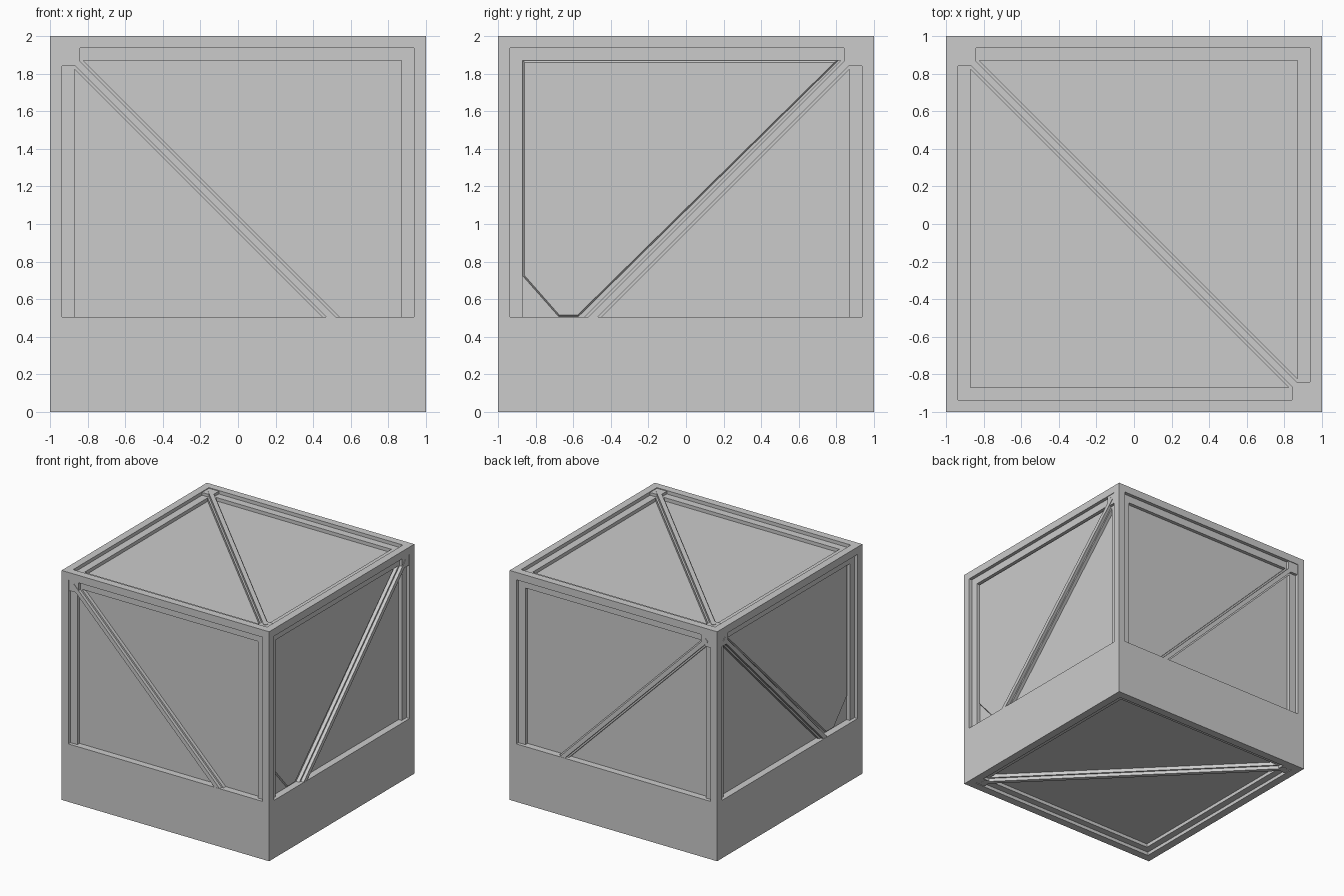
import bpy, bmesh
from mathutils import Matrix, Vector

if "Cube" in bpy.data.objects:
    bpy.data.objects.remove(bpy.data.objects["Cube"])

AXES = [Vector((1, 0, 0)), Vector((0, 1, 0)), Vector((0, 0, 1))]
X, Y, Z = AXES
CENTRE = Vector((0, 0, 1))

# name: (u, v, outward), oriented so every brace runs from (-u, +v) to (+u, -v)
FACES = {
    "front": (X, Z, -Y), "back": (X, Z, Y),
    "right": (-Y, Z, X), "left": (-Y, Z, -X),
    "top": (X, Y, Z), "bottom": (X, Y, -Z),
}


def finish(bm, name):
    bmesh.ops.recalc_face_normals(bm, faces=bm.faces)
    mesh = bpy.data.meshes.new(name)
    bm.to_mesh(mesh)
    bm.free()
    obj = bpy.data.objects.new(name, mesh)
    bpy.context.collection.objects.link(obj)
    return obj


def box(bm, lo, hi):
    lo, hi = Vector(lo), Vector(hi)
    m = Matrix.Translation((lo + hi) / 2) @ Matrix.Diagonal(hi - lo).to_4x4()
    bmesh.ops.create_cube(bm, size=1, matrix=m)


def prism(bm, face, bottom, top, low, high):
    """Solid between two matching outlines at two heights on a face."""
    u, v, w = FACES[face]
    rings = [[bm.verts.new(CENTRE + u * a + v * b + w * h) for a, b in pts]
             for pts, h in ((bottom, low), (top, high))]
    bm.faces.new(rings[0])
    bm.faces.new(rings[1])
    n = len(bottom)
    for i in range(n):
        j = (i + 1) % n
        bm.faces.new((rings[0][i], rings[0][j], rings[1][j], rings[1][i]))


def edge_beams(name, inner, outer):
    """Twelve square beams along the edges of the box."""
    bm = bmesh.new()
    for axis in range(3):
        for s in (-1, 1):
            for t in (-1, 1):
                lo, hi = [0, 0, 0], [0, 0, 0]
                lo[axis], hi[axis] = -outer, outer
                for k, sign in (((axis + 1) % 3, s), ((axis + 2) % 3, t)):
                    lo[k], hi[k] = sorted((sign * inner, sign * outer))
                box(bm, Vector(lo) + CENTRE, Vector(hi) + CENTRE)
    finish(bm, name)


def strip(half, reach):
    """Outline of a diagonal bar with the given half width."""
    d = half * 0.7071
    return [(-reach - d, reach - d), (-reach + d, reach + d),
            (reach + d, -reach + d), (reach - d, -reach - d)]


# recessed panels
bm = bmesh.new()
box(bm, (-0.94, -0.94, 0.06), (0.94, 0.94, 1.94))
finish(bm, "panels")

# outer frame and the inner stepped trim
edge_beams("outer_frame", 0.935, 1.0)
edge_beams("inner_trim", 0.87, 0.97)

# solid band around the lower part
bm = bmesh.new()
for s in (-1, 1):
    a, b = sorted((s * 0.93, s))
    box(bm, (a, -1, 0), (b, 1, 0.505))
    box(bm, (-1, a, 0), (1, b, 0.505))
finish(bm, "lower_band")

# diagonal braces with their wider base, and corner plates
for face in FACES:
    bm = bmesh.new()
    prism(bm, face, strip(0.032, 0.88), strip(0.032, 0.88), 0.93, 0.97)
    prism(bm, face, strip(0.018, 0.897), strip(0.018, 0.897), 0.93, 0.998)
    finish(bm, face + "_brace")
    bm = bmesh.new()
    for s in (-1, 1):
        plate = [(s * a, -s * b) for a, b in
                 ((0.84, 0.84), (0.94, 0.84), (0.94, 0.94), (0.84, 0.94))]
        prism(bm, face, plate, plate, 0.93, 0.994)
    finish(bm, face + "_corner_plates")

# raised clipped panes on the right and left sides
pane = [(0.87, 0.875), (-0.82, 0.875), (0.57, -0.495), (0.68, -0.495), (0.87, -0.28)]
pane_top = [(0.858, 0.86), (-0.79, 0.86), (0.575, -0.483), (0.675, -0.483), (0.858, -0.275)]
for face in ("right", "left"):
    bm = bmesh.new()
    prism(bm, face, pane, pane_top, 0.935, 0.952)
    finish(bm, face + "_pane")
